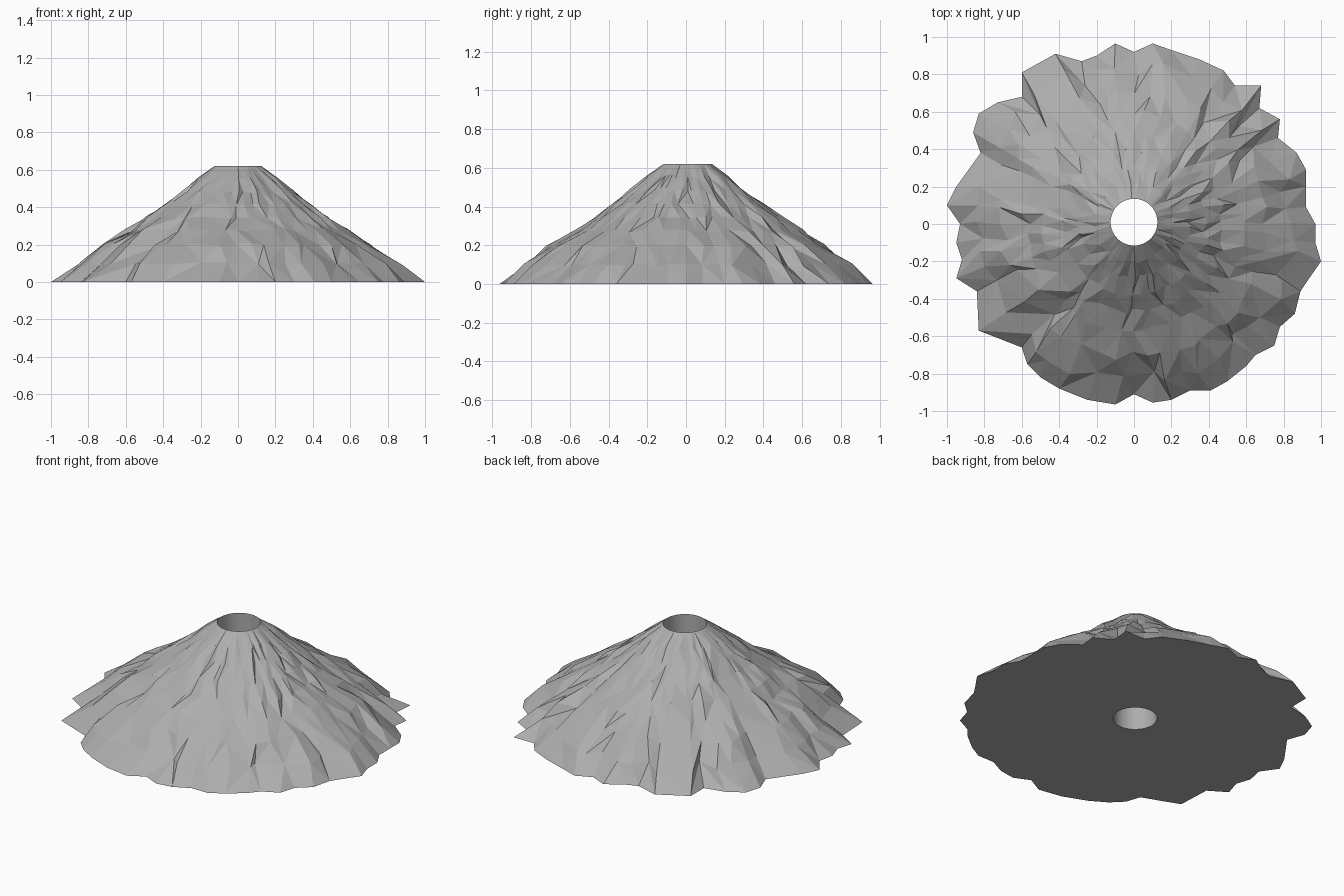
import bpy, bmesh, math, random

if "Cube" in bpy.data.objects:
    bpy.data.objects.remove(bpy.data.objects["Cube"])

random.seed(11)

# Jagged foot outline, counter-clockwise from +x
FOOT = [
    (.97, 0), (.92, .09), (.92, .2), (.92, .29), (.87, .38), (.77, .46), (.78, .56),
    (.67, .62), (.68, .74), (.54, .74), (.48, .82), (.35, .88), (.2, .93), (.1, .965),
    (0, .92), (-.1, .965), (-.2, .9), (-.28, .87), (-.42, .91), (-.6, .81),
    (-.6, .68), (-.73, .65), (-.83, .59), (-.86, .49), (-.82, .38), (-.95, .2),
    (-1, .1), (-.93, 0), (-.95, -.1), (-.92, -.19), (-.95, -.29), (-.84, -.36),
    (-.83, -.57), (-.6, -.66), (-.57, -.75), (-.5, -.82), (-.4, -.88), (-.25, -.94),
    (-.1, -.965), (0, -.91), (.1, -.955), (.2, -.94), (.3, -.89), (.41, -.89),
    (.5, -.84), (.6, -.76), (.65, -.7), (.75, -.65), (.78, -.55), (.86, -.48),
    (.89, -.36), (.93, -.3), (1, -.2), (.97, -.1)]
# Height and mean radius of each rocky ring above the foot
RINGS = [(.1, .835), (.2, .7), (.275, .585), (.345, .482), (.415, .385), (.485, .295), (.555, .21)]
TOP, HOLE_R, HOLE_Y = .62, .125, .01

bm = bmesh.new()
n = len(FOOT)
angles = [math.atan2(y, x) for x, y in FOOT]
radii = [math.hypot(x, y) for x, y in FOOT]
mean = sum(radii) / n


def circle(z):
    return [bm.verts.new((HOLE_R * math.cos(a), HOLE_Y + HOLE_R * math.sin(a), z))
            for a in angles]


def bridge(lower, upper, split=False, smooth=False):
    for i in range(n):
        j = (i + 1) % n
        a, b, c, d = lower[i], lower[j], upper[j], upper[i]
        if not split:
            faces = [(a, b, c, d)]
        elif random.random() < .5:
            faces = [(a, b, c), (a, c, d)]
        else:
            faces = [(a, b, d), (b, c, d)]
        for f in faces:
            bm.faces.new(f).smooth = smooth


# Rocky slope: rings follow the foot outline less and less towards the top
foot = [bm.verts.new((x, y, 0)) for x, y in FOOT]
rim = circle(TOP)
lower = foot
for z, r in RINGS:
    fade = 1 - z / TOP
    ring = []
    for a, fr in zip(angles, radii):
        rr = r * (1 + (fr / mean - 1) * fade ** 2 + random.uniform(-.05, .05))
        aa = a + random.uniform(-.035, .035)
        zz = z + random.uniform(-.008, .008)
        ring.append(bm.verts.new((rr * math.cos(aa), rr * math.sin(aa) + HOLE_Y * (1 - fade), zz)))
    bridge(lower, ring, split=True)
    lower = ring
bridge(lower, rim, split=True)

# Open shaft through the middle and flat underside
shaft = circle(0)
bridge(rim, shaft, smooth=True)
bridge(shaft, foot)
bmesh.ops.recalc_face_normals(bm, faces=bm.faces[:])

mesh = bpy.data.meshes.new("rocky_cone")
bm.to_mesh(mesh)
bm.free()

# Darker stone grey
stone = bpy.data.materials.new("stone_grey")
stone.diffuse_color = (.42, .42, .42, 1)
stone.use_nodes = True
stone.node_tree.nodes["Principled BSDF"].inputs["Base Color"].default_value = stone.diffuse_color
mesh.materials.append(stone)

obj = bpy.data.objects.new("rocky_cone", mesh)
bpy.context.collection.objects.link(obj)
